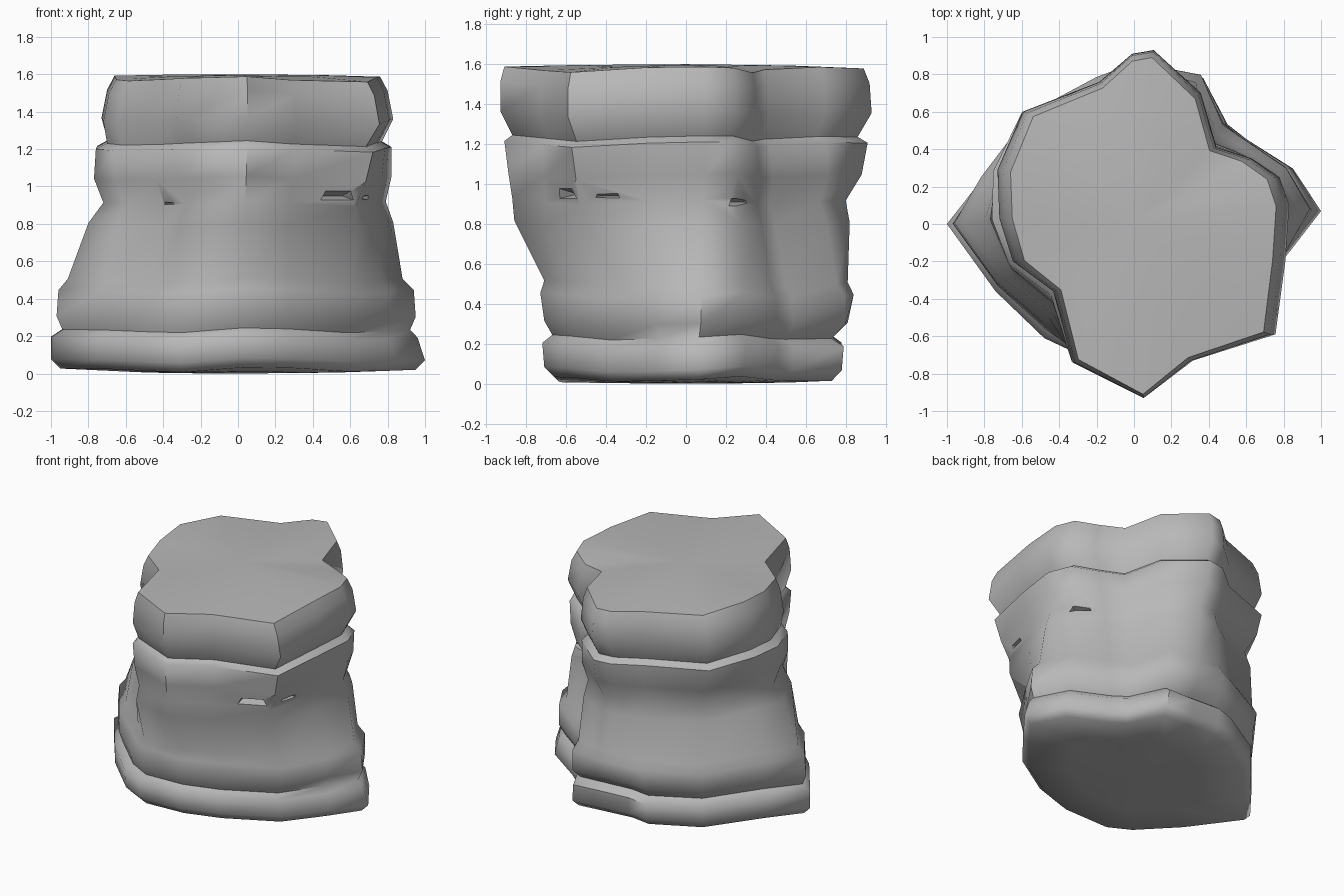
import bpy, bmesh, math
from mathutils import Vector

cube = bpy.data.objects.get("Cube")
if cube:
    bpy.data.objects.remove(cube, do_unlink=True)

# Matching plan outlines, counter-clockwise from the left side
TOP = [(.79, .1), (.74, .25), (.6, .35), (.42, .41), (.34, .7), (.1, .93),
       (-.01, .91), (-.18, .76), (-.58, .6), (-.71, .29), (-.7, .03), (-.63, -.2),
       (-.42, -.36), (-.32, -.74), (.05, -.93), (.3, -.73), (.72, -.59), (.77, -.2)]
BASE = [(1, .07), (.85, .3), (.6, .46), (.5, .54), (.37, .79), (.15, .78),
        (-.08, .78), (-.2, .76), (-.53, .57), (-.82, .23), (-1, 0), (-.74, -.36),
        (-.48, -.61), (-.31, -.69), (.03, -.72), (.29, -.63), (.63, -.4), (.84, -.14)]

# Strata: height, then reach towards right, left, front and back
STRATA = [(.02, .95, .95, .66, .73), (.07, 1, 1, .71, .78), (.19, 1, .96, .72, .79),
          (.23, .94, .92, .67, .73), (.3, .97, .95, .71, .81), (.44, .96, .94, .73, .84),
          (.5, .91, .88, .71, .81), (.8, .8, .83, .86, .82), (.91, .72, .79, .87, .8),
          (1.04, .77, .82, .89, .88), (1.2, .76, .82, .91, .91), (1.23, .7, .77, .87, .86),
          (1.35, .73, .83, .93, .93), (1.5, .7, .8, .93, .92), (1.575, .66, .76, .91, .89)]


def scaled_outline(blend, right, left, front, back):
    """Blend the two outlines and stretch the result to the four reaches."""
    pts = [Vector(b).lerp(Vector(t), blend) for b, t in zip(BASE, TOP)]
    xs, ys = [p.x for p in pts], [p.y for p in pts]
    return [(p.x * (left / max(xs) if p.x > 0 else -right / min(xs)),
             p.y * (back / max(ys) if p.y > 0 else -front / min(ys))) for p in pts]


def build_rock():
    bm = bmesh.new()
    rings = []
    for z, *reach in STRATA:
        blend = min(1, max(0, (z - .2) / 1.1))
        ring = []
        for i, (x, y) in enumerate(scaled_outline(blend, *reach)):
            # Bedding planes undulate gently around the rock
            wave = .012 * math.sin(i * 1.4 + z) + .006 * math.sin(i * 2.3)
            ring.append(bm.verts.new((x, y, z + wave)))
        rings.append(ring)
    count = len(TOP)
    for low, high in zip(rings, rings[1:]):
        for i in range(count):
            j = (i + 1) % count
            bm.faces.new((low[i], low[j], high[j], high[i]))

    # Slightly domed underside and top
    for ring, height in ((rings[0], 0), (rings[-1], 1.6)):
        hub = bm.verts.new((0, 0, height))
        inner = [bm.verts.new((v.co.x * .6, v.co.y * .6, (v.co.z + 2 * height) / 3))
                 for v in ring]
        for i in range(count):
            j = (i + 1) % count
            bm.faces.new((ring[i], ring[j], inner[j], inner[i]))
            bm.faces.new((inner[i], inner[j], hub))
    bmesh.ops.recalc_face_normals(bm, faces=bm.faces)
    mesh = bpy.data.meshes.new("rock")
    bm.to_mesh(mesh)
    bm.free()
    rock = bpy.data.objects.new("rock", mesh)
    bpy.context.collection.objects.link(rock)
    return rock


def cut_crack(rock, place, heading, length, depth, height):
    """Cut a thin horizontal wedge, narrow end inwards."""
    bm = bmesh.new()
    side, out = length / 2, depth
    tip = [bm.verts.new((-depth, s * side * .5, 0)) for s in (-1, 1)]
    low = [bm.verts.new((out, s * side, -height / 2)) for s in (-1, 1)]
    high = [bm.verts.new((out, s * side * .6, height / 2)) for s in (-1, 1)]
    bm.faces.new((tip[0], tip[1], low[1], low[0]))
    bm.faces.new((tip[0], tip[1], high[1], high[0]))
    bm.faces.new((low[0], low[1], high[1], high[0]))
    for k in (0, 1):
        bm.faces.new((tip[k], low[k], high[k]))
    bmesh.ops.recalc_face_normals(bm, faces=bm.faces)
    mesh = bpy.data.meshes.new("crack_cutter")
    bm.to_mesh(mesh)
    bm.free()
    cutter = bpy.data.objects.new("crack_cutter", mesh)
    bpy.context.collection.objects.link(cutter)
    cutter.location = place
    cutter.rotation_euler.z = math.radians(heading)
    cutter.hide_render = True
    cutter.hide_set(True)
    cut = rock.modifiers.new("crack", 'BOOLEAN')
    cut.operation = 'DIFFERENCE'
    cut.solver = 'EXACT'
    cut.object = cutter


rock = build_rock()

# Smooth faces with crisp ledges
bpy.ops.object.select_all(action='DESELECT')
rock.select_set(True)
bpy.context.view_layer.objects.active = rock
bpy.ops.object.shade_smooth_by_angle(angle=math.radians(57))

# Short weathered cracks
for crack in (((-.41, -.54, .91), -160, .22, .08, .05), ((.53, -.59, .95), -65, .26, .08, .09),
              ((.7, .28, .91), 30, .2, .08, .08), ((.72, -.4, .94), -10, .2, .08, .08)):
    cut_crack(rock, *crack)

# Plain grey stone
stone = bpy.data.materials.new("grey stone")
stone.use_nodes = True
colour = (.48, .48, .48, 1)
stone.diffuse_color = colour
stone.node_tree.nodes["Principled BSDF"].inputs["Base Color"].default_value = colour
rock.data.materials.append(stone)
